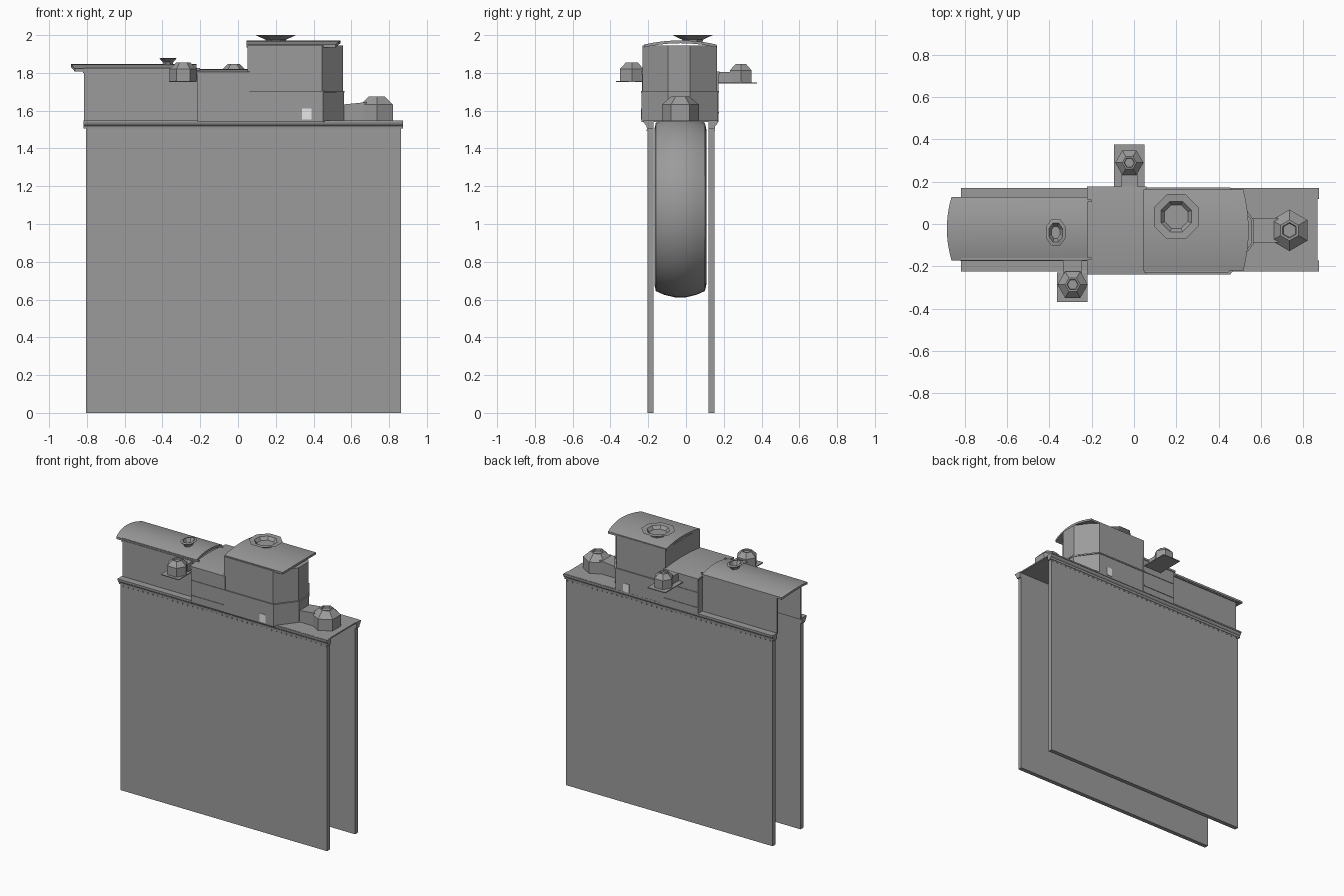
import bpy, bmesh, math
from mathutils import Matrix, Vector

old = bpy.data.objects.get("Cube")
if old:
    bpy.data.objects.remove(old, do_unlink=True)

YC = -0.027  # centre line of the hull


def material(name, value):
    m = bpy.data.materials.new(name)
    m.use_nodes = True
    col = (value, value, value, 1)
    m.diffuse_color = col
    m.node_tree.nodes["Principled BSDF"].inputs["Base Color"].default_value = col
    return m


GREY = material("steel grey", 0.33)
WHITE = material("window white", 1.0)


def finish(name, bm, mat=GREY, smooth=False):
    bmesh.ops.recalc_face_normals(bm, faces=bm.faces)
    me = bpy.data.meshes.new(name)
    bm.to_mesh(me)
    bm.free()
    me.materials.append(mat)
    ob = bpy.data.objects.new(name, me)
    bpy.context.collection.objects.link(ob)
    if smooth:
        bpy.context.view_layer.objects.active = ob
        ob.select_set(True)
        bpy.ops.object.shade_smooth_by_angle(angle=math.radians(40))
        ob.select_set(False)
    return ob


def box(name, x, y, z, mat=GREY):
    bm = bmesh.new()
    size = [b - a for a, b in (x, y, z)]
    mid = [(a + b) / 2 for a, b in (x, y, z)]
    bmesh.ops.create_cube(bm, size=1, matrix=Matrix.Translation(mid) @ Matrix.Diagonal((*size, 1)))
    return finish(name, bm, mat)


def extrude(name, pts, offset):
    """Closed polygon swept along a vector."""
    bm = bmesh.new()
    face = bm.faces.new([bm.verts.new(p) for p in pts])
    out = bmesh.ops.extrude_face_region(bm, geom=[face])["geom"]
    bmesh.ops.translate(bm, verts=[v for v in out if isinstance(v, bmesh.types.BMVert)], vec=offset)
    return finish(name, bm)


def rings(name, profile, sides, centre, turn=0, stretch=1, cap=True):
    """Stack of polygon rings given as (radius, height)."""
    bm = bmesh.new()
    loops = []
    for r, z in profile:
        angles = [turn + math.tau * i / sides for i in range(sides)]
        loops.append([bm.verts.new((centre[0] + r * math.cos(a),
                                    centre[1] + r * stretch * math.sin(a), z)) for a in angles])
    for lo, hi in zip(loops, loops[1:]):
        for i in range(sides):
            j = (i + 1) % sides
            bm.faces.new((lo[i], lo[j], hi[j], hi[i]))
    if cap:
        bm.faces.new(loops[0])
        bm.faces.new(loops[-1])
    return finish(name, bm)


def arched_roof(name, x, y, z, rise, bow_left=0, bow_right=0, thick=0.015, steps=10):
    """Thin roof, arched across y, with optionally bowed ends."""
    bm = bmesh.new()
    rows = []
    for i in range(steps + 1):
        t = 2 * i / steps - 1
        yy = y[0] + (y[1] - y[0]) * i / steps
        top = z + rise * (1 - t * t)
        xl, xr = x[0] + bow_left * t * t, x[1] - bow_right * t * t
        rows.append([bm.verts.new(p) for p in
                     ((xl, yy, top - thick), (xr, yy, top - thick), (xr, yy, top), (xl, yy, top))])
    for a, b in zip(rows, rows[1:]):
        for i in range(4):
            j = (i + 1) % 4
            bm.faces.new((a[i], a[j], b[j], b[i]))
    bm.faces.new(rows[0])
    bm.faces.new(rows[-1])
    return finish(name, bm, smooth=True)


def tower_plan(x0, x1, grow, z):
    """Rectangle with a chamfered bow end."""
    half, nose, cut = 0.2 + grow, 0.058, 0.11
    return [(x0, YC - half - 0.006, z), (x1 - cut, YC - half - 0.006, z), (x1, YC - nose - 0.01, z),
            (x1, YC + nose - 0.01, z), (x1 - cut, YC + half - 0.006, z), (x0, YC + half - 0.006, z)]


# side skirts with stepped cornices and rivet rows
for side, label in ((-1, "front"), (1, "back")):
    def ys(d):
        return YC + side * d
    box(label + "_skirt", (-0.805, 0.863), sorted((ys(0.146), ys(0.177))), (0, 1.53))
    steps = [(0.146, 1.505), (0.18, 1.505), (0.182, 1.52), (0.19, 1.527),
             (0.194, 1.537), (0.197, 1.538), (0.197, 1.548), (0.146, 1.548)]
    extrude(label + "_cornice", [(-0.818, ys(d), z) for d, z in steps], (1.692, 0, 0))
    rivet = box(label + "_rivets", (-0.79, -0.782), sorted((ys(0.177), ys(0.181))), (1.492, 1.5))
    arr = rivet.modifiers.new("row", "ARRAY")
    arr.count = 42
    arr.use_relative_offset = False
    arr.use_constant_offset = True
    arr.constant_offset_displace = (0.04, 0, 0)
    # open rear cabin side walls
    box(label + "_cabin_wall", (-0.815, -0.2), sorted((ys(0.132), ys(0.142))), (1.54, 1.825))
    box(label + "_cabin_eave", (-0.82, -0.2), sorted((ys(0.14), ys(0.149))), (1.8, 1.812))

# decks
box("fore_deck", (0.4, 0.868), (YC - 0.19, YC + 0.19), (1.54, 1.549))

# big central wheel hung between the skirts
bm = bmesh.new()
half_profile = [(0.03, 0.03), (0.136, 0.03), (0.138, 0.41), (0.13, 0.445), (0.085, 0.465), (0.03, 0.478)]
profile = [(-w, r) for w, r in half_profile] + [(w, r) for w, r in reversed(half_profile)]
verts = [bm.verts.new((0.03, YC - 0.003 + w, 1.09 + r)) for w, r in profile]
edges = [bm.edges.new(pair) for pair in zip(verts, verts[1:])]
bmesh.ops.spin(bm, geom=verts + edges, cent=(0.03, YC, 1.09), axis=(0, 1, 0),
               angle=math.tau, steps=48, use_merge=True)
bmesh.ops.remove_doubles(bm, verts=bm.verts, dist=0.0001)
finish("centre_wheel", bm, smooth=True)

# rear cabin roof and hatch
arched_roof("cabin_roof", (-0.885, -0.22), (-0.172, 0.128), 1.822, 0.024, bow_left=0.022)
rings("cabin_hatch", [(0.025, 1.84), (0.03, 1.858), (0.05, 1.876), (0.035, 1.88), (0.022, 1.85)],
      8, (-0.37, -0.04), math.pi / 8, 1.4)

# middle section
box("middle_house", (-0.215, 0.06), (-0.233, 0.171), (1.54, 1.8))
arched_roof("middle_roof", (-0.222, 0.06), (-0.238, 0.177), 1.806, 0.014)
for y in (-0.233, 0.171):
    for z in (1.59, 1.7):
        box("middle_trim", (-0.21, 0.055), (y - 0.004, y + 0.004), (z - 0.004, z + 0.004))

# tower
extrude("tower_base", tower_plan(0.05, 0.56, 0.002, 1.54), (0, 0, 0.16))
extrude("tower_belt", tower_plan(0.046, 0.565, 0.006, 1.695), (0, 0, 0.01))
extrude("tower_upper", tower_plan(0.05, 0.555, -0.002, 1.7), (0, 0, 0.245))
arched_roof("tower_roof", (0.046, 0.542), (-0.222, 0.162), 1.95, 0.022, bow_right=0.025)
rings("tower_hatch", [(0.055, 1.96), (0.06, 1.976), (0.115, 2.0), (0.078, 1.998), (0.06, 1.976)],
      8, (0.2, 0.035), math.pi / 8)
for y in (-0.236, 0.17):
    box("tower_window", (0.34, 0.388), (y - 0.003, y + 0.003), (1.552, 1.612), WHITE)


# small hexagonal gun houses
def gun_house(name, centre, r, z, height, turn=0):
    rings(name, [(r, z), (r, z + height * 0.66), (r * 0.5, z + height), (r * 0.38, z + height),
                 (r * 0.34, z + height * 0.9)], 6, centre, turn)


gun_house("front_gun_house", (-0.29, -0.287), 0.072, 1.757, 0.098)
box("front_platform", (-0.365, -0.22), (-0.37, -0.23), (1.752, 1.758))
box("front_platform_neck", (-0.335, -0.245), (-0.235, -0.16), (1.752, 1.81))
gun_house("back_gun_house", (-0.022, 0.29), 0.067, 1.748, 0.098)
box("back_platform", (-0.095, 0.05), (0.17, 0.375), (1.743, 1.749))
box("back_platform_neck", (-0.06, 0.016), (0.165, 0.24), (1.745, 1.805))
gun_house("deck_gun_house", (0.735, -0.03), 0.098, 1.548, 0.127, math.pi / 6)
extrude("deck_passage", [(0.55, -0.088, 1.548), (0.68, -0.088, 1.548), (0.68, -0.088, 1.645),
                         (0.55, -0.088, 1.632)], (0, 0.116, 0))
